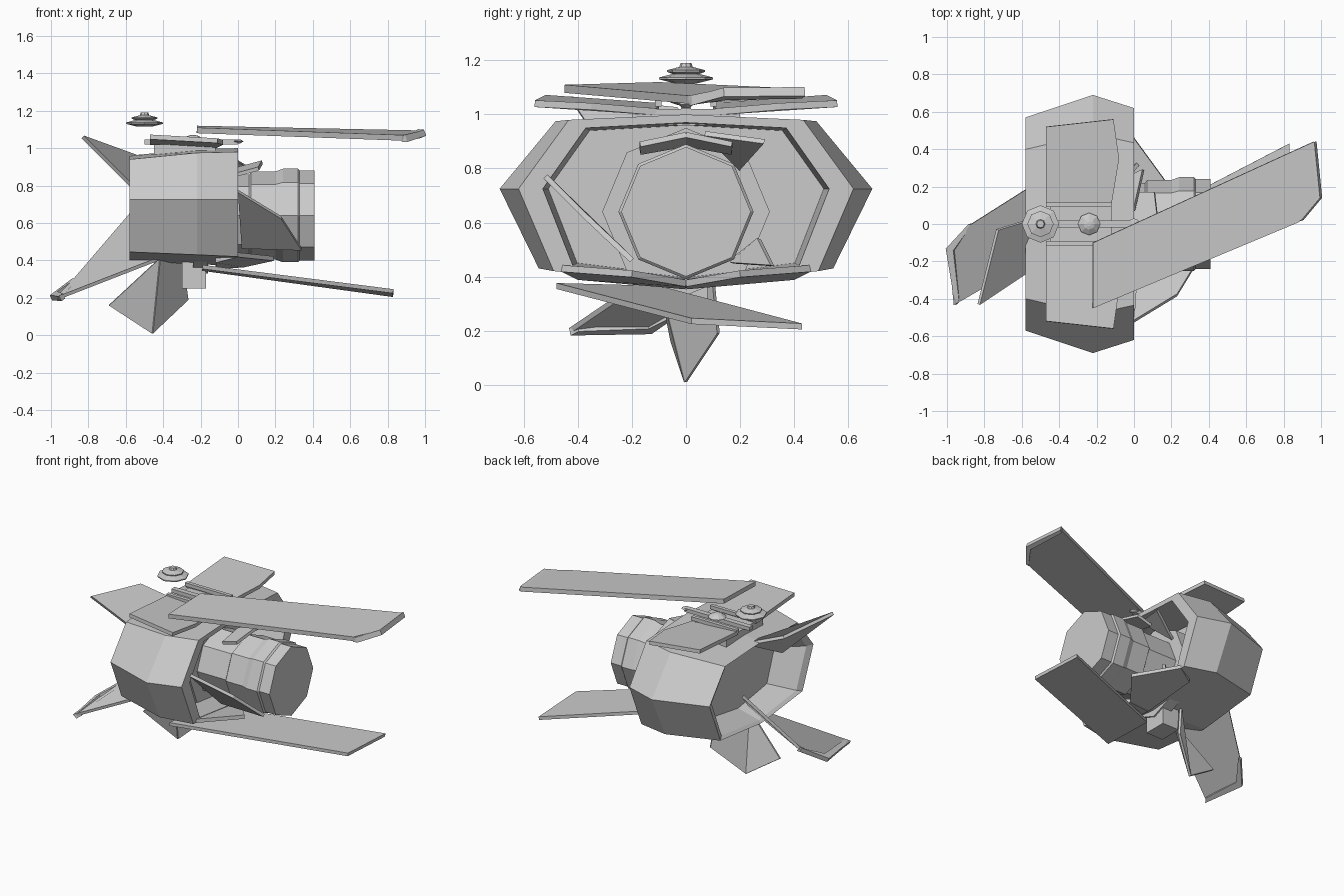
import bpy, math
from mathutils import Vector

grey = bpy.data.materials.new("pale grey")
grey.diffuse_color = (0.6, 0.6, 0.6, 1)


def make(name, verts, faces):
    mesh = bpy.data.meshes.new(name)
    mesh.from_pydata([tuple(v) for v in verts], [], faces)
    mesh.materials.append(grey)
    obj = bpy.data.objects.new(name, mesh)
    bpy.context.collection.objects.link(obj)
    return obj


def plate(name, pts, thick=0.025):
    """Slab of the given outline, thickened along its mean normal."""
    p = [Vector(q) for q in pts]
    n = len(p)
    normal = Vector()
    for i in range(n):
        normal += p[i].cross(p[(i + 1) % n])
    off = normal.normalized() * thick / 2
    faces = [tuple(range(n)), tuple(reversed(range(n, 2 * n)))]
    faces += [(i, i + n, (i + 1) % n + n, (i + 1) % n) for i in range(n)]
    return make(name, [q + off for q in p] + [q - off for q in p], faces)


def loft(name, rings):
    """Closed skin through equally sized rings with capped ends."""
    n = len(rings[0])
    verts = [v for r in rings for v in r]
    faces = [tuple(reversed(range(n))),
             tuple(range((len(rings) - 1) * n, len(rings) * n))]
    for k in range(len(rings) - 1):
        for i in range(n):
            j = (i + 1) % n
            faces.append((k * n + i, k * n + j, k * n + n + j, k * n + n + i))
    return make(name, verts, faces)


def box(name, x, y, z):
    return loft(name, [[(x[0], y[0], h), (x[1], y[0], h),
                        (x[1], y[1], h), (x[0], y[1], h)] for h in z])


def turned(name, profile, origin, axis="Z", n=8):
    """Lathe a (radius, height) profile about X or Z."""
    ox, oy, oz = origin
    rings = []
    for r, h in profile:
        ring = []
        for i in range(n):
            a = 2 * math.pi * i / n
            c, s = r * math.cos(a), r * math.sin(a)
            ring.append((ox + h, oy + c, oz + s) if axis == "X"
                        else (ox + c, oy + s, oz + h))
        rings.append(ring)
    return loft(name, rings)


# Wide faceted shell, hollow at both ends around a middle wall
def shell_ring(x, w, top, bottom):
    return [(x, w, 0.725), (x, 0.7 * w, top), (x, 0, top + 0.02),
            (x, -0.7 * w, top), (x, -w, 0.725), (x, -0.79 * w, bottom),
            (x, 0, bottom - 0.05), (x, 0.79 * w, bottom)]


loft("shell", [shell_ring(*s) for s in (
    (-0.40, 0.40, 0.88, 0.50), (-0.56, 0.52, 0.925, 0.46),
    (-0.58, 0.57, 0.94, 0.445), (-0.22, 0.69, 0.975, 0.43),
    (0.0, 0.62, 0.98, 0.42), (0.0, 0.53, 0.95, 0.44),
    (-0.28, 0.51, 0.94, 0.45))])

# Central drum with its mounting flange
turned("drum", [(0.22, -0.3), (0.22, 0.06), (0.235, 0.07), (0.235, 0.2),
                (0.25, 0.24), (0.25, 0.32), (0.24, 0.33), (0.24, 0.41)],
       (0, 0, 0.64), "X")
turned("flange", [(0.31, -0.24), (0.31, -0.16)], (0, 0, 0.64), "X")

# Long upper and lower blades
plate("upper_blade", [(-0.22, -0.45, 1.095), (0.88, 0.01, 1.055),
                      (0.99, 0.14, 1.08), (0.96, 0.44, 1.08),
                      (-0.22, -0.10, 1.105)], 0.03)
plate("upper_blade_tip", [(0.87, 0.01, 1.05), (0.90, 0.02, 1.05),
                          (1.0, 0.14, 1.083), (0.97, 0.44, 1.085),
                          (0.95, 0.43, 1.075), (0.97, 0.15, 1.07)], 0.035)
plate("lower_blade", [(-0.19, -0.48, 0.365), (0.83, 0.02, 0.235),
                      (0.83, 0.43, 0.215), (-0.19, -0.10, 0.355)], 0.022)

# Torn petals at the left end
plate("long_petal", [(-0.96, -0.43, 0.20), (-0.42, -0.12, 0.41),
                     (-0.57, 0.19, 0.65), (-0.87, 0.0, 0.30),
                     (-0.99, -0.13, 0.20)], 0.02)
plate("long_petal_tip", [(-0.95, -0.43, 0.195), (-0.93, -0.40, 0.21),
                         (-0.96, -0.14, 0.22), (-0.86, 0.0, 0.29),
                         (-0.88, 0.0, 0.29), (-1.0, -0.13, 0.20)], 0.03)
plate("upper_petal", [(-0.83, -0.43, 1.06), (-0.56, -0.25, 0.79),
                      (-0.50, 0.04, 0.94), (-0.73, -0.03, 1.02)], 0.02)
plate("bottom_petal_a", [(-0.42, -0.10, 0.41), (-0.69, -0.05, 0.16),
                         (-0.46, 0.0, 0.01)], 0.015)
plate("bottom_petal_b", [(-0.42, -0.10, 0.41), (-0.46, 0.0, 0.01),
                         (-0.27, 0.12, 0.19), (-0.30, 0.10, 0.40)], 0.015)

# Bent flap at the open side of the shell
plate("side_flap", [(0.0, -0.52, 0.77), (0.23, -0.38, 0.63),
                    (0.34, -0.20, 0.46), (0.02, -0.21, 0.47)], 0.02)

# Roof panels, inner bars and tray, mirrored across the middle
for s, side in ((1, "back"), (-1, "front")):
    plate("roof_panel_" + side,
          [(-0.47, 0.10 * s, 1.03), (-0.12, 0.11 * s, 1.01),
           (-0.08, 0.35 * s, 1.03), (-0.11, 0.56 * s, 1.04),
           (-0.47, 0.52 * s, 1.06)], 0.025)
    box("roof_bar_" + side, (-0.47, -0.12),
        sorted((0.09 * s, 0.115 * s)), (1.03, 1.055))
    plate("bottom_lip_" + side,
          [(-0.12, 0.0, 0.365), (0.03, 0.0, 0.375),
           (0.19, 0.20 * s, 0.41), (0.0, 0.46 * s, 0.43),
           (-0.12, 0.40 * s, 0.40)], 0.025)
    plate("collar_strip_" + side,
          [(0.0, 0.0, 0.89), (0.13, 0.0, 0.925),
           (0.11, 0.17 * s, 0.89), (0.0, 0.17 * s, 0.86)], 0.02)
box("roof_rail", (-0.5, 0.0), (-0.018, 0.018), (1.02, 1.045))
box("roof_support", (-0.45, -0.12), (-0.2, 0.2), (0.96, 1.02))

# Saucer caps over the rail
turned("large_cap", [(0.04, 1.115), (0.10, 1.13), (0.10, 1.137),
                     (0.05, 1.15), (0.07, 1.158), (0.07, 1.164),
                     (0.025, 1.176), (0.02, 1.19)], (-0.5, 0, 0))
turned("small_cap", [(0.03, 1.035), (0.06, 1.045), (0.03, 1.065),
                     (0.012, 1.07)], (-0.24, 0, 0))
turned("rail_knob", [(0.012, 1.025), (0.03, 1.037), (0.012, 1.047)], (0, 0, 0))

# Lower block and internal fins
box("lower_block", (-0.3, -0.17), (-0.08, 0.08), (0.25, 0.43))
plate("upper_fin", [(0.0, 0.07, 0.93), (0.05, 0.29, 0.90),
                    (-0.15, 0.20, 0.80)], 0.02)
plate("lower_fin", [(-0.1, 0.17, 0.45), (0.02, 0.32, 0.44),
                    (-0.02, 0.27, 0.54), (-0.15, 0.17, 0.46)], 0.02)

# Make every face point outward
import bmesh
for obj in bpy.data.objects:
    bm = bmesh.new()
    bm.from_mesh(obj.data)
    bmesh.ops.recalc_face_normals(bm, faces=bm.faces)
    bm.to_mesh(obj.data)
    bm.free()
